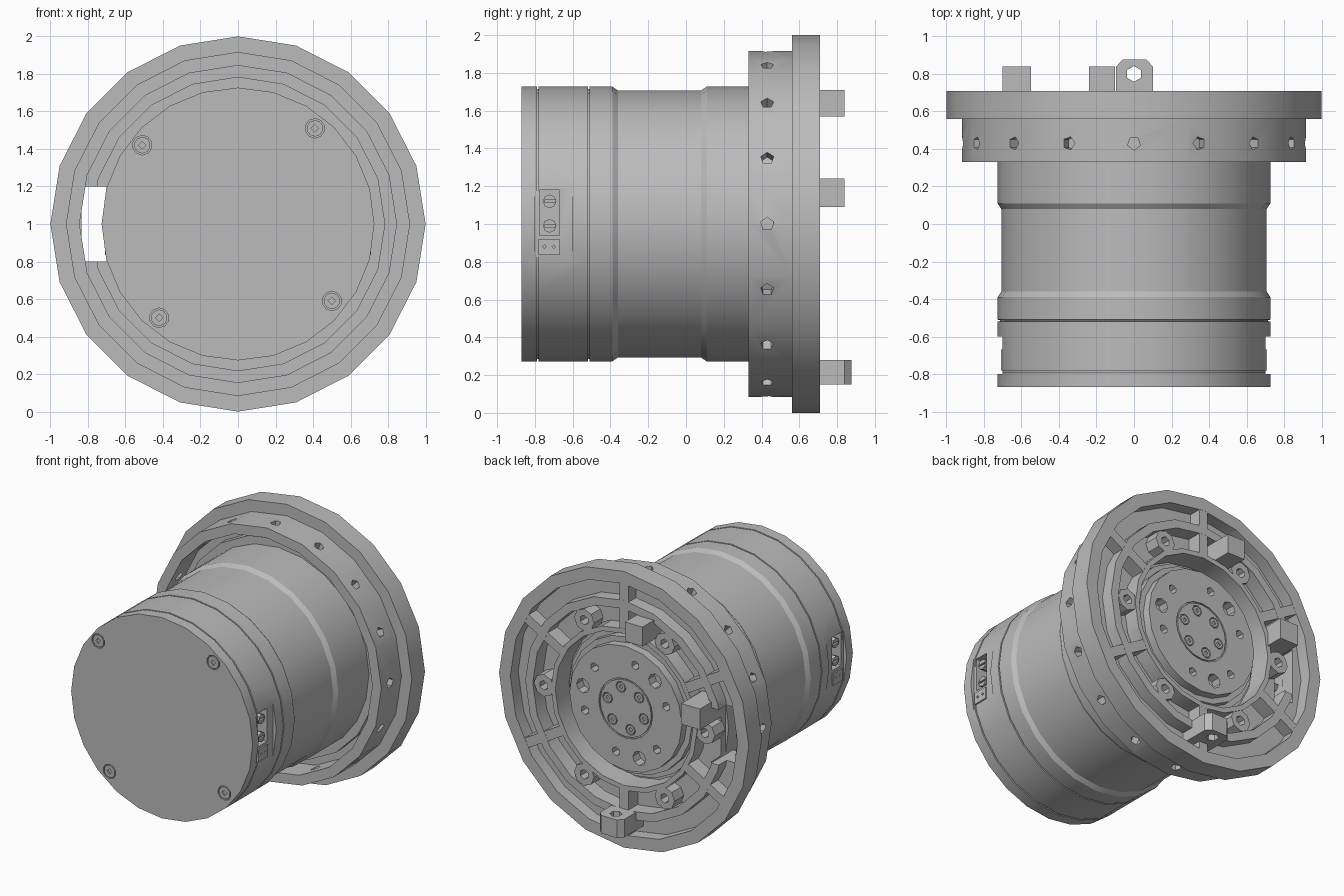
import bpy, bmesh, math
from mathutils import Matrix, Vector

if "Cube" in bpy.data.objects:
    bpy.data.objects.remove(bpy.data.objects["Cube"])

grey = bpy.data.materials.new("machined_grey")
grey.use_nodes = True
grey.diffuse_color = (0.5, 0.5, 0.5, 1)
grey.node_tree.nodes["Principled BSDF"].inputs["Base Color"].default_value = (0.5, 0.5, 0.5, 1)
AXIS = Vector((0, 0, 1))


def finish(name, bm):
    bmesh.ops.recalc_face_normals(bm, faces=bm.faces)
    mesh = bpy.data.meshes.new(name)
    bm.to_mesh(mesh)
    bm.free()
    mesh.materials.append(grey)
    obj = bpy.data.objects.new(name, mesh)
    bpy.context.collection.objects.link(obj)
    return obj


def lathe(name, profile, sides=20, ring=False):
    """Turn (radius, y) points about the main axis; ring joins last to first."""
    bm = bmesh.new()
    loops = []
    for r, y in profile:
        loops.append([bm.verts.new((r * math.cos(a), y, 1 + r * math.sin(a)))
                      for a in (math.tau * i / sides for i in range(sides))])
    pairs = list(zip(loops, loops[1:]))
    if ring:
        pairs.append((loops[-1], loops[0]))
    else:
        bm.faces.new(loops[0])
        bm.faces.new(loops[-1])
    for p, q in pairs:
        for i in range(sides):
            j = (i + 1) % sides
            bm.faces.new((p[i], p[j], q[j], q[i]))
    return finish(name, bm)


def tube(name, r0, r1, y0, y1, sides=20):
    return lathe(name, [(r0, y0), (r1, y0), (r1, y1), (r0, y1)], sides, True)


def rod(name, centre, direction, radius, length, sides=6):
    bm = bmesh.new()
    turn = Vector(direction).to_track_quat('Z', 'Y').to_matrix().to_4x4()
    bmesh.ops.create_cone(bm, cap_ends=True, segments=sides, radius1=radius, radius2=radius,
                          depth=length, matrix=Matrix.Translation(centre) @ turn)
    return finish(name, bm)


def box(name, lo, hi):
    lo, hi = Vector(lo), Vector(hi)
    bm = bmesh.new()
    bmesh.ops.create_cube(bm, size=1, matrix=Matrix.Translation((lo + hi) / 2)
                          @ Matrix.Diagonal((*(hi - lo), 1)))
    return finish(name, bm)


def polar(r, degrees, y):
    a = math.radians(degrees)
    return Vector((r * math.cos(a), y, 1 + r * math.sin(a)))


def cut(obj, cutters):
    for c in cutters:
        c.hide_render = True
        m = obj.modifiers.new("cut", 'BOOLEAN')
        m.operation, m.solver, m.object = 'DIFFERENCE', 'EXACT', c
    graph = bpy.context.evaluated_depsgraph_get()
    mesh = bpy.data.meshes.new_from_object(obj.evaluated_get(graph))
    obj.modifiers.clear()
    obj.data = mesh
    for c in cutters:
        bpy.data.objects.remove(c)


# Motor housing with seam grooves and a narrower waist
R, W, G = 0.727, 0.707, 0.715
housing = lathe("motor_housing", [
    (R, -.87), (R, -.79), (G, -.788), (G, -.782), (R, -.78), (R, -.52), (G, -.518), (G, -.512),
    (R, -.51), (R, -.39), (W, -.36), (W, .08), (R, .11), (R, .55)], 24)
cuts = []
SCREWS = [(-.51, 1.42), (.41, 1.51), (.5, .59), (-.42, .5)]
for x, z in SCREWS:
    cuts.append(rod("cutter", (x, -.87, z), (0, 1, 0), .052, .03, 10))
for s in (-1, 1):
    # Side flats and connector recesses
    cuts.append(box("cutter", (min(s * .7, s * .9), -.8, .7), (max(s * .7, s * .9), -.6, 1.3)))
    cuts.append(box("cutter", (min(s * .6, s * .9), -.775, .94), (max(s * .6, s * .9), -.67, 1.18)))
cut(housing, cuts)

for x, z in SCREWS:
    screw = rod("cap_screw", (x, -.86, z), (0, 1, 0), .044, .02, 10)
    cut(screw, [rod("cutter", (x, -.87, z), (0, 1, 0), .02, .02, 4)])

# Side connectors: two terminal screws and a small two-pin socket
for s in (-1, 1):
    for z in (.99, 1.12):
        terminal = rod("terminal_screw", (s * .645, -.722, z), (1, 0, 0), .036, .1, 8)
        cut(terminal, [box("cutter", (s * .695 - .015, -.75, z - .006), (s * .695 + .015, -.69, z + .006))])
    socket = box("pin_socket", (s * .69 - .02, -.78, .835), (s * .69 + .02, -.67, .92))
    cut(socket, [rod("cutter", (s * .71, y, .88), (1, 0, 0), .01, .03, 4) for y in (-.75, -.7)])

# Mounting flange with hollow collar, annular pockets and cable window
flange = lathe("mounting_flange", [
    (.55, .71), (1, .71), (1, .56), (.917, .56), (.917, .33), (.845, .33),
    (.845, .52), (.785, .52), (.785, .46), (.55, .46)], 20, True)
cuts = [tube("cutter", .79, .91, .62, .8), tube("cutter", .585, .73, .6, .8),
        box("cutter", (-.835, .36, .8), (-.70, .8, 1.2))]
cuts += [rod("cutter", polar(.89, i * 22.5, .43), polar(1, i * 22.5, 0) - AXIS, .036, .2, 5)
         for i in range(16)]
cut(flange, cuts)

# Radial ribs and drilled bosses
for i in range(6):
    bm = bmesh.new()
    bmesh.ops.create_cube(bm, size=1, matrix=Matrix.Translation(AXIS)
                          @ Matrix.Rotation(math.radians(30 + 60 * i), 4, 'Y')
                          @ Matrix.Translation((.745, .655, 0)) @ Matrix.Diagonal((.36, .108, .07, 1)))
    finish("flange_rib", bm)
    boss = rod("flange_boss", polar(.645, 60 * i, .645), (0, 1, 0), .08, .12, 8)
    cut(boss, [rod("cutter", polar(.645, 60 * i, .7), (0, 1, 0), .035, .14, 6)])

# Output hub, stepped and drilled, with a ring of screws in the middle
hub = lathe("output_hub", [(.53, .5), (.53, .58), (.49, .58), (.49, .63), (.45, .63), (.45, .69)])
cuts = [rod("cutter", polar(.34, 43 + 60 * i, .69), (0, 1, 0), .032, .12) for i in range(6)]
cuts += [rod("cutter", polar(.35, 12 + 120 * i, .69), (0, 1, 0), .052, .14, 8) for i in range(3)]
cuts.append(tube("cutter", .205, .215, .68, .75))
cuts += [rod("cutter", polar(.15, 15 + 60 * i, .69), (0, 1, 0), .04, .03, 8) for i in range(6)]
cut(hub, cuts)
for i in range(6):
    screw = rod("hub_screw", polar(.15, 15 + 60 * i, .68), (0, 1, 0), .033, .02, 8)
    cut(screw, [rod("cutter", polar(.15, 15 + 60 * i, .69), (0, 1, 0), .017, .02, 4)])

# Stop blocks and the drilled, chamfered lug on the back face
box("upper_stop_block", (-.24, .6, 1.57), (-.1, .84, 1.71))
box("side_stop_block", (-.70, .6, 1.09), (-.55, .84, 1.24))
bm = bmesh.new()
outline = [(-.095, .6), (.1, .6), (.1, .84), (.065, .877), (-.06, .877), (-.095, .84)]
face = bm.faces.new([bm.verts.new((x, y, .15)) for x, y in outline])
moved = bmesh.ops.extrude_face_region(bm, geom=[face])["geom"]
bmesh.ops.translate(bm, vec=(0, 0, .13), verts=[v for v in moved if isinstance(v, bmesh.types.BMVert)])
lug = finish("drilled_lug", bm)
cut(lug, [rod("cutter", (0, .80, .2), (0, 0, 1), .042, .4, 6)])

# Smooth the turned walls and keep the machined edges sharp
bpy.ops.object.select_all(action='DESELECT')
for obj in (housing, flange, hub):
    obj.select_set(True)
    bpy.context.view_layer.objects.active = obj
bpy.ops.object.shade_smooth_by_angle(angle=math.radians(25))
